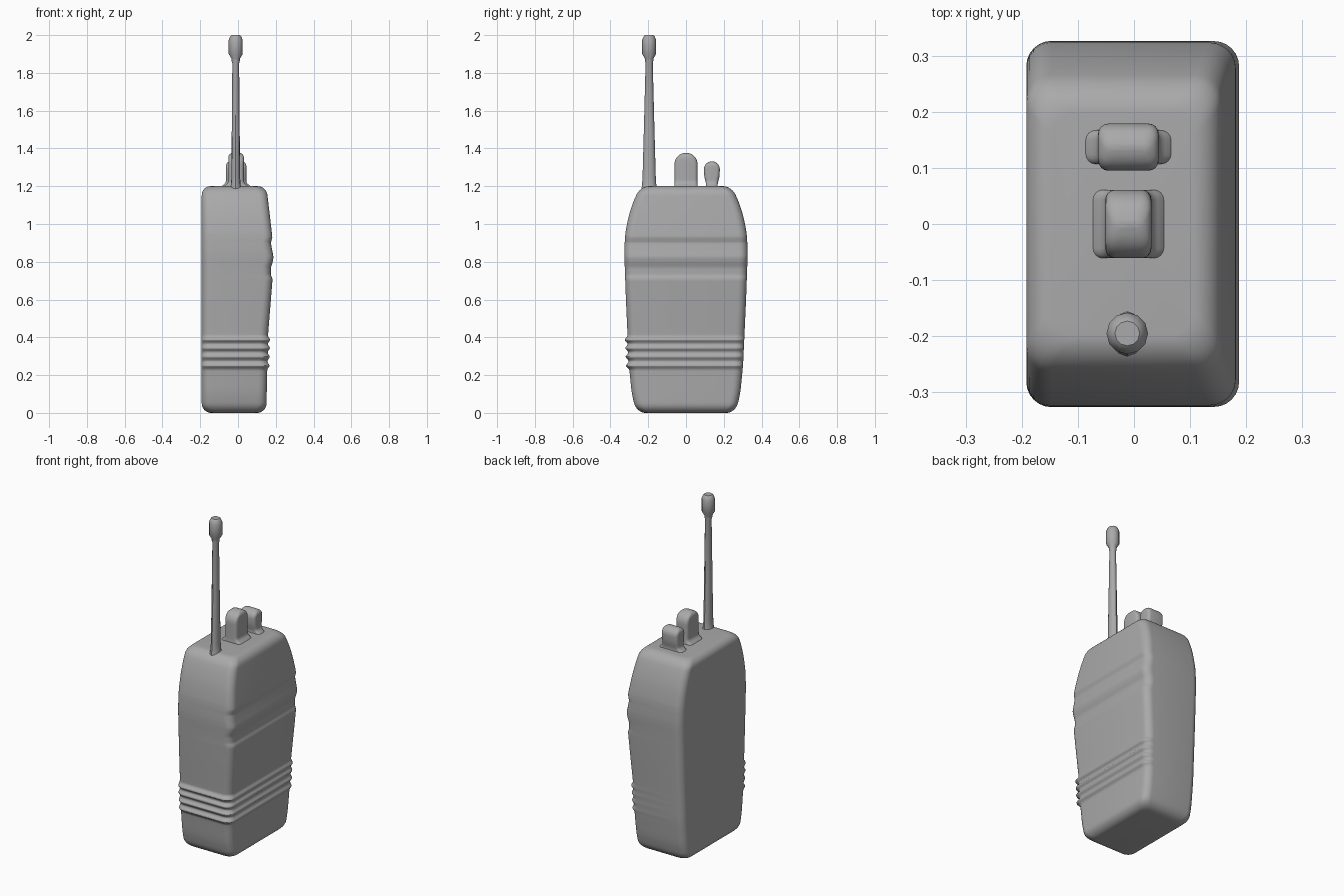
import bpy
import bmesh
from math import sin, cos, pi, sqrt, radians, exp

cube = bpy.data.objects.get("Cube")
if cube:
    bpy.data.objects.remove(cube)

grey = bpy.data.materials.new("plain grey")
grey.use_nodes = True
grey.diffuse_color = (0.4, 0.4, 0.4, 1)
grey.node_tree.nodes["Principled BSDF"].inputs["Base Color"].default_value = grey.diffuse_color


def lerp(keys, z):
    """Piecewise linear lookup in a list of (z, value) pairs."""
    if z <= keys[0][0]:
        return keys[0][1]
    for (za, va), (zb, vb) in zip(keys, keys[1:]):
        if z <= zb:
            return va + (vb - va) * (z - za) / (zb - za)
    return keys[-1][1]


def soft(keys, z, reach):
    return (lerp(keys, z - reach) + 2 * lerp(keys, z) + lerp(keys, z + reach)) / 4


def bump(z, centre, width):
    return exp(-((z - centre) / width) ** 2)


def rounding(distance, radius):
    """Inset of a rounded edge at a distance from its end plane."""
    gap = max(0, radius - distance)
    return radius - sqrt(radius * radius - gap * gap)


def rounded_ring(z, x0, x1, y0, y1, radius, steps=6):
    corners = [(x1, y1), (x0, y1), (x0, y0), (x1, y0)]
    signs = [(-1, -1), (1, -1), (1, 1), (-1, 1)]
    radius = min(radius, (x1 - x0) / 2.01, (y1 - y0) / 2.01)
    points = []
    for i in range(4):
        cx = corners[i][0] + signs[i][0] * radius
        cy = corners[i][1] + signs[i][1] * radius
        for k in range(steps + 1):
            a = (i + k / steps) * pi / 2
            points.append((cx + radius * cos(a), cy + radius * sin(a), z))
    return points


def loft(name, rings, angle=50):
    bm = bmesh.new()
    loops = [[bm.verts.new(p) for p in ring] for ring in rings]
    n = len(loops[0])
    for low, high in zip(loops, loops[1:]):
        for i in range(n):
            j = (i + 1) % n
            bm.faces.new((low[i], low[j], high[j], high[i]))
    bm.faces.new(loops[0][::-1])
    bm.faces.new(loops[-1])
    bmesh.ops.recalc_face_normals(bm, faces=bm.faces)
    mesh = bpy.data.meshes.new(name)
    bm.to_mesh(mesh)
    bm.free()
    mesh.materials.append(grey)
    obj = bpy.data.objects.new(name, mesh)
    bpy.context.collection.objects.link(obj)
    bpy.ops.object.select_all(action="DESELECT")
    obj.select_set(True)
    bpy.context.view_layer.objects.active = obj
    bpy.ops.object.shade_smooth_by_angle(angle=radians(angle))
    return obj


# Body: rounded box with a bulging face panel, grip ridges on two sides
HEIGHT = 1.2
face_x = [(0, .15), (.4, .158), (.71, .183), (.73, .174), (.77, .174), (.8, .184),
          (.825, .188), (.86, .181), (.9, .174), (.93, .182), (1.05, .168), (HEIGHT, .15)]
half_y = [(0, .262), (.1, .287), (.25, .302), (.6, .318), (.85, .327), (.95, .322),
          (1.05, .302), (1.13, .275), (HEIGHT, .24)]
ridge_heights = [.25, .297, .343, .387]


def body_ring(z):
    inset = rounding(z, .05) + rounding(HEIGHT - z, .045)
    ridge = sum(bump(z, h, .013) for h in ridge_heights)
    y = soft(half_y, z, .03)
    return rounded_ring(z, -.192 + inset, soft(face_x, z, .006) - inset + .012 * ridge,
                        -y + inset - .016 * ridge, y - inset, .045)


def spaced(top, count):
    """Heights from zero to top, packed closely at both ends."""
    return [top * (1 - cos(pi * i / count)) / 2 for i in range(count + 1)]


body_heights = sorted(set(spaced(HEIGHT, 60) + [.22 + i * .006 for i in range(34)]
                          + [.69 + i * .008 for i in range(33)]))
loft("body", [body_ring(z) for z in body_heights])


# Knobs: upright rounded tabs with domed tops and flared feet
def knob(name, x, y, wide, deep, top, waist):
    base = HEIGHT - .02
    rings = []
    for h in spaced(top - base, 28):
        z = base + h
        dome = min(1, max(0, (z - top + deep) / deep))
        hy = deep * max(.12, sqrt(1 - dome * dome)) - waist * bump(z, HEIGHT, .04)
        hx = wide - rounding(top - z, .025) + .025 * bump(z, HEIGHT - .005, .016)
        rings.append(rounded_ring(z, x - hx, x + hx, y - hy, y + hy, .018, 4))
    loft(name, rings)


knob("large_knob", -.01, 0, .041, .061, 1.377, 0)
knob("small_knob", -.01, .137, .054, .042, 1.332, .012)


# Antenna: slim rod, deeper than wide at the foot, with a faceted tip
def antenna_ring(z, rx, ry, sides=12):
    return [(-.012 + rx * cos(2 * pi * i / sides), -.195 + ry * sin(2 * pi * i / sides), z)
            for i in range(sides)]


antenna = [(1.18, .034, .042), (1.205, .026, .038), (1.25, .023, .035), (1.5, .021, .028),
           (1.85, .018, .019), (1.865, .022, .022), (1.875, .022, .022), (1.9, .037, .037),
           (1.975, .037, .037), (1.995, .028, .028), (2, .022, .022)]
loft("antenna", [antenna_ring(*row) for row in antenna], 35)
